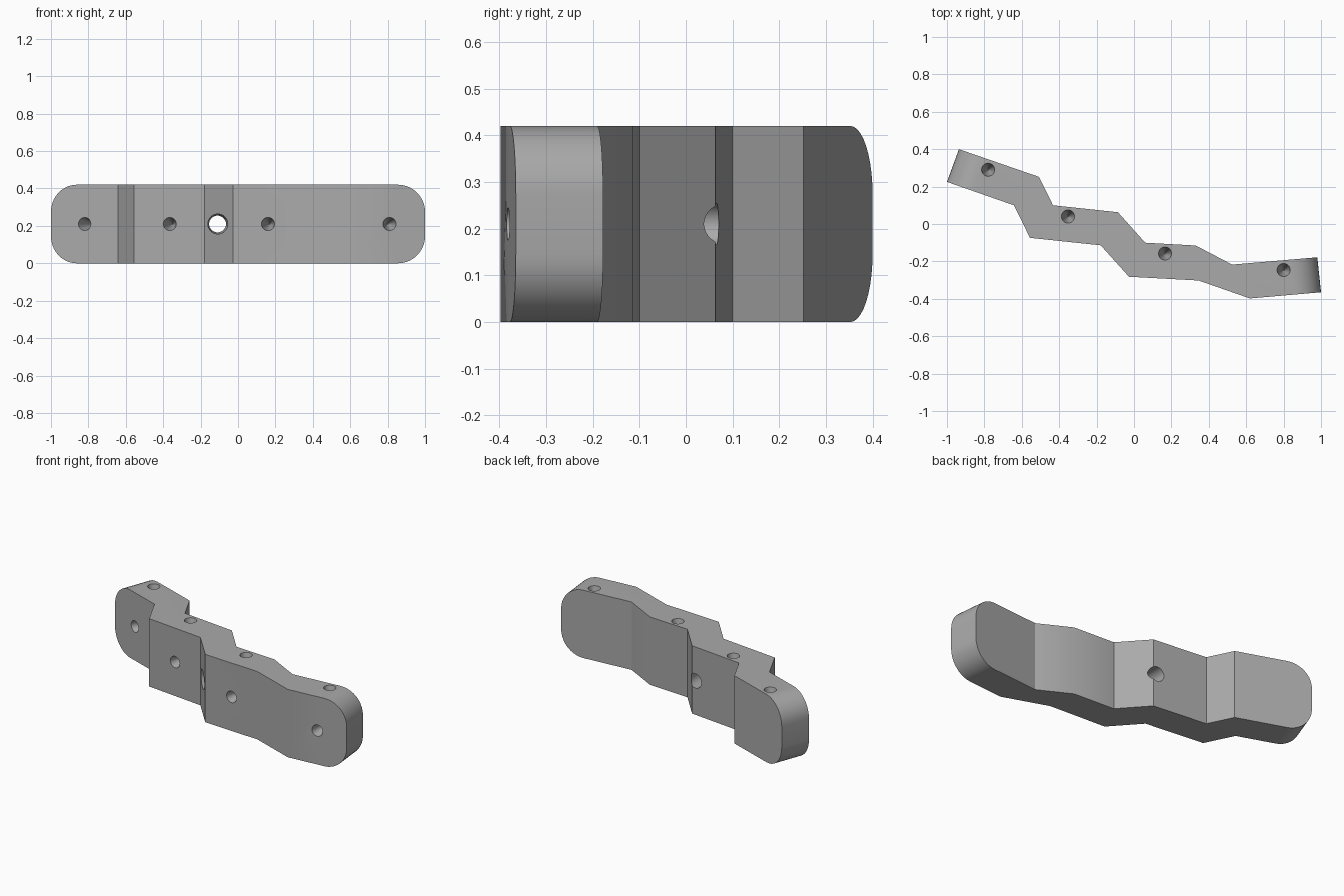
import bpy, bmesh, math
from mathutils import Vector, Matrix

if "Cube" in bpy.data.objects:
    bpy.data.objects.remove(bpy.data.objects["Cube"])

H = 0.42
BACK = [(-0.936, 0.40), (-0.508, 0.252), (-0.433, 0.10), (-0.086, 0.063),
        (0.06, -0.10), (0.33, -0.115), (0.525, -0.217), (0.98, -0.178)]
FRONT = [(1.0, -0.365), (0.62, -0.398), (0.345, -0.302), (-0.027, -0.282),
         (-0.178, -0.114), (-0.556, -0.074), (-0.642, 0.10), (-1.0, 0.225)]

grey = bpy.data.materials.new("grey")
grey.diffuse_color = (0.40, 0.40, 0.40, 1)
grey.use_nodes = True
grey.node_tree.nodes["Principled BSDF"].inputs["Base Color"].default_value = grey.diffuse_color


def make_object(name, bm):
    bmesh.ops.recalc_face_normals(bm, faces=bm.faces)
    mesh = bpy.data.meshes.new(name)
    bm.to_mesh(mesh)
    bm.free()
    mesh.materials.append(grey)
    obj = bpy.data.objects.new(name, mesh)
    bpy.context.collection.objects.link(obj)
    return obj


# Zigzag bar: extruded plan outline, both ends rounded top and bottom
bm = bmesh.new()
outline = bm.faces.new([bm.verts.new((x, y, 0)) for x, y in BACK + FRONT])
new = bmesh.ops.extrude_face_region(bm, geom=[outline])["geom"]
bmesh.ops.translate(bm, verts=[v for v in new if isinstance(v, bmesh.types.BMVert)],
                    vec=(0, 0, H))


def at_end(edge):
    a, b = (v.co for v in edge.verts)
    return abs(a.z - b.z) < 1e-5 and (min(a.x, b.x) > 0.9 or max(a.x, b.x) < -0.9)


bmesh.ops.bevel(bm, geom=[e for e in bm.edges if at_end(e)], offset=0.145,
                segments=10, profile=0.5, affect='EDGES')
bar = make_object("zigzag_bar", bm)

# Hole cutters: tapered pits and one tapered through hole
cut = bmesh.new()


def taper(mouth, inward, r_mouth, r_end, depth, over=0.02):
    """Cone from just outside the mouth to the given depth."""
    d = Vector(inward).normalized()
    r_out = r_mouth + (r_mouth - r_end) * over / depth
    centre = Vector(mouth) + d * (depth - over) / 2
    rot = d.to_track_quat('Z', 'Y').to_matrix().to_4x4()
    bmesh.ops.create_cone(cut, cap_ends=True, segments=32, radius1=r_out,
                          radius2=r_end, depth=depth + over,
                          matrix=Matrix.Translation(centre) @ rot)


for x, y in [(-0.78, 0.29), (-0.353, 0.04), (0.166, -0.158), (0.80, -0.246)]:
    taper((x, y, H), (0, 0, -1), 0.035, 0.004, 0.15)

for x, (right, left) in zip((0.81, 0.16, -0.365, -0.82),
                            ((0, 1), (2, 3), (4, 5), (6, 7))):
    a, b = Vector(FRONT[right]), Vector(FRONT[left])
    p = a.lerp(b, (x - a.x) / (b.x - a.x))
    t = a - b
    taper((p.x, p.y, H / 2), (-t.y, t.x, 0), 0.035, 0.004, 0.14)

taper((-0.11, -0.30, H / 2), (0, 1, 0), 0.057, 0.043, 0.42)

cutter = make_object("hole_cutter", cut)
cutter.hide_render = True
mod = bar.modifiers.new("holes", 'BOOLEAN')
mod.operation = 'DIFFERENCE'
mod.solver = 'EXACT'
mod.object = cutter
bpy.context.view_layer.objects.active = bar
bar.select_set(True)
bpy.ops.object.modifier_apply(modifier="holes")
bpy.data.objects.remove(cutter)
bpy.ops.object.shade_smooth_by_angle(angle=math.radians(30))
